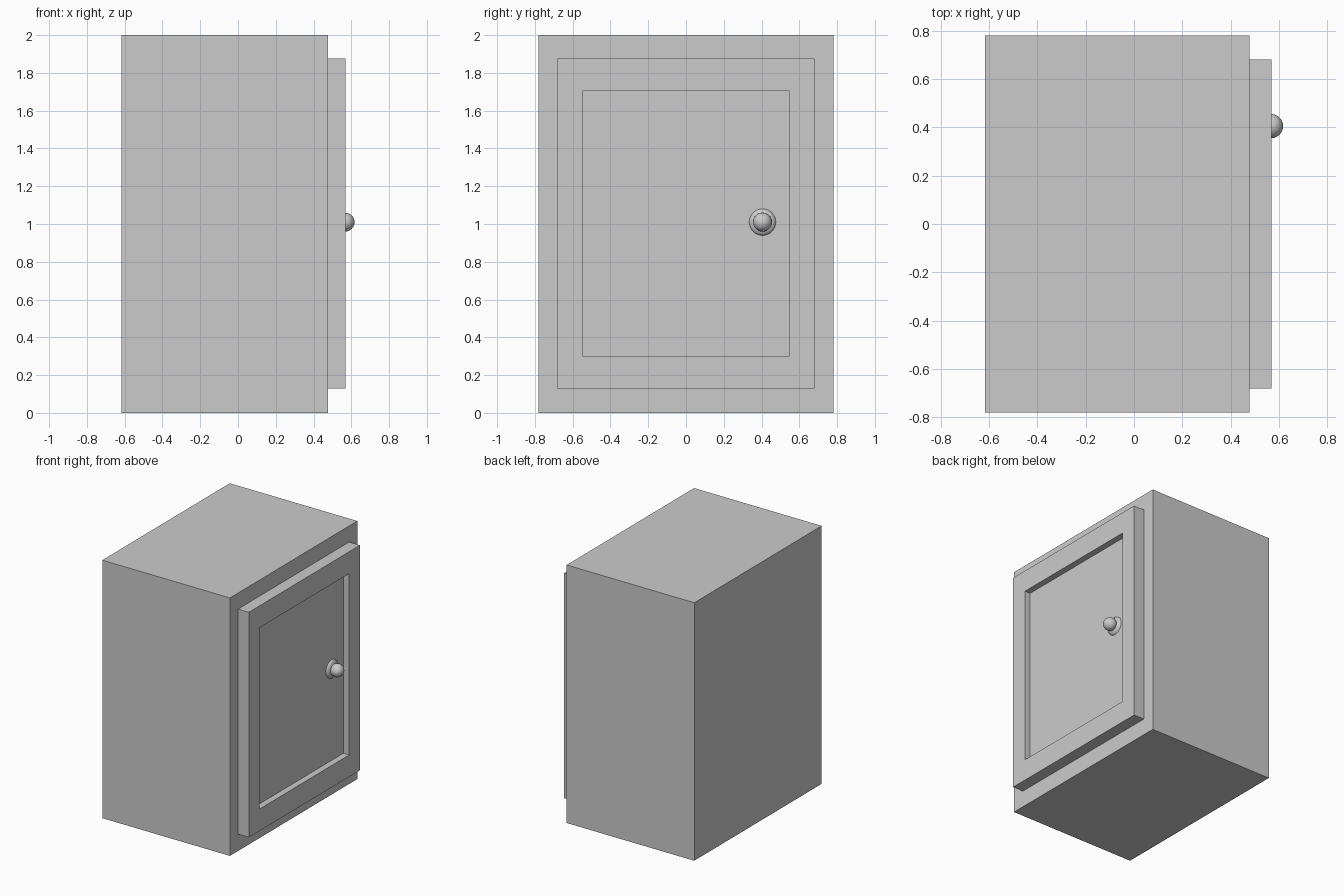
import bpy, bmesh, math
from mathutils import Matrix, Vector

if "Cube" in bpy.data.objects:
    bpy.data.objects.remove(bpy.data.objects["Cube"])


def finish(bm, name, smooth=False):
    bmesh.ops.recalc_face_normals(bm, faces=bm.faces)
    me = bpy.data.meshes.new(name)
    bm.to_mesh(me)
    bm.free()
    ob = bpy.data.objects.new(name, me)
    bpy.context.collection.objects.link(ob)
    if smooth:
        bpy.ops.object.select_all(action='DESELECT')
        ob.select_set(True)
        bpy.context.view_layer.objects.active = ob
        bpy.ops.object.shade_smooth_by_angle(angle=math.radians(40))
    return ob


def box(lo, hi):
    lo, hi = Vector(lo), Vector(hi)
    bm = bmesh.new()
    bmesh.ops.create_cube(bm, size=1, matrix=Matrix.Translation((lo + hi) / 2)
                          @ Matrix.Diagonal((*(hi - lo), 1)))
    return bm


# Cabinet body
finish(box((-0.617, -0.78, 0), (0.477, 0.78, 2)), "cabinet_body")

# Door with a recessed centre panel
bm = box((0.477, -0.68, 0.13), (0.569, 0.68, 1.875))
bm.faces.ensure_lookup_table()
panel = max(bm.faces, key=lambda f: f.calc_center_median().x)
bmesh.ops.inset_region(bm, faces=[panel], thickness=0.133)
# Square up the inset rim, then sink the panel
for v in panel.verts:
    v.co.y = math.copysign(0.547, v.co.y)
    v.co.z = 1.705 if v.co.z > 1 else 0.3
sunk = bmesh.ops.extrude_discrete_faces(bm, faces=[panel])["faces"][0]
bmesh.ops.translate(bm, verts=sunk.verts, vec=(-0.049, 0, 0))
finish(bm, "door")

# Door knob: flared base, neck and ball turned around the x axis
profile = [(0.518, 0.0), (0.518, 0.071), (0.526, 0.069), (0.535, 0.058), (0.54, 0.04)]
cx, r = 0.567, 0.05
for i in range(2, 13):
    a = math.pi * (1 - i / 12)
    profile.append((cx + r * math.cos(a), r * math.sin(a)))
bm = bmesh.new()
verts = [bm.verts.new((x, 0.405 + rad, 1.01)) for x, rad in profile]
edges = [bm.edges.new(p) for p in zip(verts, verts[1:])]
bmesh.ops.spin(bm, geom=verts + edges, cent=(0, 0.405, 1.01), axis=(1, 0, 0),
               angle=2 * math.pi, steps=32)
bmesh.ops.remove_doubles(bm, verts=bm.verts, dist=1e-4)
finish(bm, "door_knob", smooth=True)
